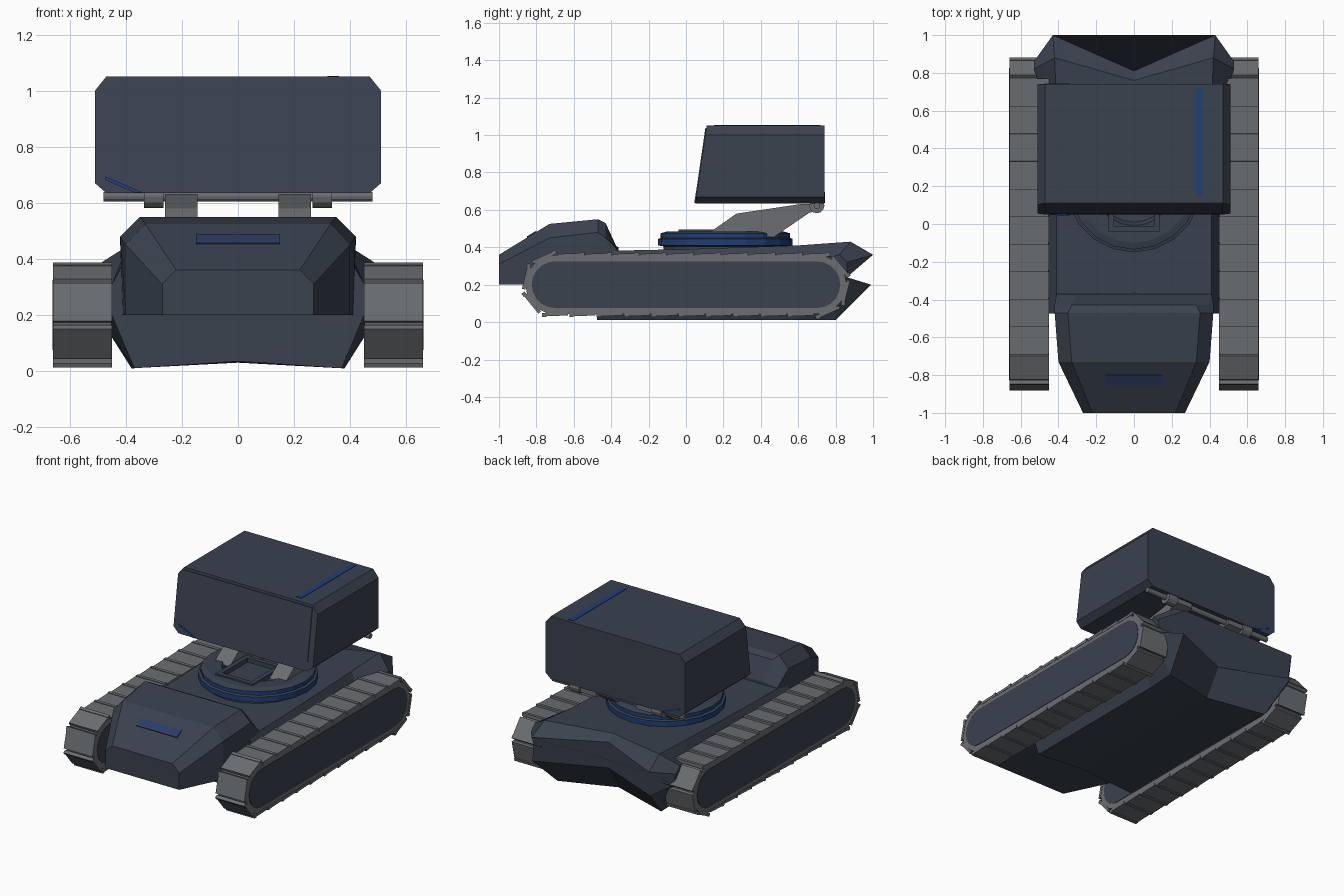
import bpy, bmesh, math
from mathutils import Vector, Matrix

if "Cube" in bpy.data.objects:
    bpy.data.objects.remove(bpy.data.objects["Cube"], do_unlink=True)


def make_material(name, red, green, blue):
    mat = bpy.data.materials.new(name)
    mat.use_nodes = True
    colour = (red, green, blue, 1)
    mat.diffuse_color = colour
    mat.node_tree.nodes["Principled BSDF"].inputs["Base Color"].default_value = colour
    return mat


slate = make_material("slate armour", .042, .054, .078)
steel = make_material("track steel", .145, .155, .165)
blue = make_material("blue trim", .014, .05, .18)
navy = make_material("navy visor", .024, .044, .125)


def finish(name, bm, *materials):
    bmesh.ops.recalc_face_normals(bm, faces=bm.faces)
    mesh = bpy.data.meshes.new(name)
    bm.to_mesh(mesh)
    bm.free()
    for mat in materials:
        mesh.materials.append(mat)
    obj = bpy.data.objects.new(name, mesh)
    bpy.context.collection.objects.link(obj)
    return obj


def add_box(bm, center, size, rotation=Matrix()):
    transform = Matrix.Translation(center) @ rotation @ Matrix.Diagonal((*size, 1))
    bmesh.ops.create_cube(bm, size=1, matrix=transform)


def box(name, mat, center, size, rotation=Matrix()):
    bm = bmesh.new()
    add_box(bm, center, size, rotation)
    return finish(name, bm, mat)


def loft(name, mat, stations):
    """Bridge closed rings of points and cap both ends."""
    bm = bmesh.new()
    rings = [[bm.verts.new(point) for point in ring] for ring in stations]
    count = len(rings[0])
    for first, second in zip(rings, rings[1:]):
        for i in range(count):
            j = (i + 1) % count
            bm.faces.new((first[i], first[j], second[j], second[i]))
    bm.faces.new(rings[0])
    bm.faces.new(rings[-1])
    return finish(name, bm, mat)


def mirror_ring(half):
    """Complete a half section whose first and last points lie on the centre line."""
    return half + [(-x, y, z) for x, y, z in reversed(half[1:-1])]


def side_prism(name, mat, outline, left, right):
    return loft(name, mat, [[(x, y, z) for y, z in outline] for x in (left, right)])


def rod(name, mat, radius, start, end, y, z):
    bm = bmesh.new()
    place = Matrix.Translation(((start + end) / 2, y, z)) @ Matrix.Rotation(math.pi / 2, 4, 'Y')
    bmesh.ops.create_cone(bm, cap_ends=True, segments=12, radius1=radius, radius2=radius,
                          depth=end - start, matrix=place)
    return finish(name, bm, mat)


# Hull: flat sided body with a notched, two pronged stern
def hull_section(y, top, width):
    return mirror_ring([(0, y, top), (.41, y, top), (width, y, .31),
                        (width, y, .2), (.37, y, .01), (0, y, .035)])


stern_lip = mirror_ring([(0, .76, .41), (.42, .88, .43), (.53, .82, .36),
                         (.5, .8, .2), (.38, .8, .01), (0, .7, .03)])
stern_end = mirror_ring([(0, .81, .37), (.43, 1, .36), (.53, .86, .32),
                         (.51, .86, .24), (.43, .99, .2), (0, .81, .2)])
loft("hull", slate, [hull_section(-.475, .38, .45), hull_section(0, .39, .45),
                     hull_section(.6, .41, .45), stern_lip, stern_end])


# Cab: faceted nose tapering forward
def cab_section(y, base, shoulder_x, shoulder_z, roof_x, roof_z):
    return mirror_ring([(0, y, roof_z), (roof_x, y, roof_z), (shoulder_x, y, shoulder_z),
                        (base, y, .2), (0, y, .2)])


loft("cab", slate, [cab_section(-1, .27, .27, .31, .22, .36),
                    cab_section(-.73, .4, .4, .45, .33, .525),
                    cab_section(-.47, .41, .42, .48, .35, .55),
                    cab_section(-.43, .41, .42, .45, .33, .53),
                    cab_section(-.37, .4, .41, .39, .3, .4)])
slope = math.atan2(.165, .27)
box("cab_visor", navy, (0, -.825, .469), (.3, .057, .008), Matrix.Rotation(slope, 4, 'X'))
loft("deck_ridge", slate, [[(0, -.36, .4), (.22, -.46, .39), (0, -.46, .45)],
                           [(0, -.36, .38), (-.22, -.46, .39), (0, -.46, .45)]])

# Tracks: stadium band, side panel and overlapping links
axle, mid = .7, .2


def stadium(radius, steps=10):
    points = []
    for sign in (1, -1):
        for i in range(steps + 1):
            angle = math.pi * (i / steps - .5)
            points.append((sign * (axle + radius * math.cos(angle)),
                           mid + sign * radius * math.sin(angle)))
    return points


def along_track(distance, radius):
    """Position and heading on the stadium path."""
    straight, arc = 2 * axle, math.pi * radius
    side, rest = divmod(distance, straight + arc)
    sign = -1 if side % 2 else 1
    if rest < straight:
        y, z, angle = axle - rest, mid + radius, 0
    else:
        angle = (rest - straight) / radius
        y, z = -axle - radius * math.sin(angle), mid + radius * math.cos(angle)
    return sign * y, mid + sign * (z - mid), angle + (math.pi if sign < 0 else 0)


links = 26
for side, sign in (("left", 1), ("right", -1)):
    center = sign * .555
    side_prism(side + "_track_band", steel, stadium(.158), center - .103, center + .103)
    side_prism(side + "_track_panel", slate, stadium(.125), center - .106, center + .106)
    bm = bmesh.new()
    path_radius = .158
    length = 4 * axle + 2 * math.pi * path_radius
    for i in range(links):
        y, z, angle = along_track(length * i / links, path_radius)
        turn = Matrix.Rotation(angle + .04, 4, 'X')
        add_box(bm, (center, y, z), (.21, .138, .018), turn)
        lug = Vector((center, y, z)) + turn @ Vector((0, .06, .006))
        add_box(bm, lug, (.21, .02, .014), turn)
    finish(side + "_track_links", bm, steel)

# Turret ring: lathed, blue rim with slate top
bm = bmesh.new()
profile = [(.33, .37), (.33, .405), (.36, .41), (.36, .445), (.345, .45),
           (.345, .475), (.31, .485), (.22, .485), (.2, .44)]
sides = 20
rings = []
for radius, height in profile:
    rings.append([bm.verts.new((radius * math.cos(i * math.tau / sides),
                                .21 + radius * math.sin(i * math.tau / sides), height))
                  for i in range(sides)])
for level, (lower, upper) in enumerate(zip(rings, rings[1:])):
    for i in range(sides):
        j = (i + 1) % sides
        face = bm.faces.new((lower[i], lower[j], upper[j], upper[i]))
        face.material_index = 1 if level in (2, 4) else 0
bm.faces.new(rings[-1])
bm.faces.new(rings[0])
finish("turret_ring", bm, slate, blue)

# Hatch frame on the ring
bm = bmesh.new()
for sign in (1, -1):
    add_box(bm, (sign * .12, .12, .48), (.03, .32, .03))
    add_box(bm, (0, .12 + sign * .145, .48), (.25, .03, .03))
finish("hatch_frame", bm, slate)

# Lifting arms and hinge
arm = [(.12, .475), (.27, .58), (.62, .632), (.73, .632), (.73, .6), (.66, .585),
       (.47, .455), (.4, .455)]
for side, sign in (("left", 1), ("right", -1)):
    side_prism(side + "_lift_arm", steel, arm, sign * .145, sign * .26)
    rod(side + "_hinge_collar", steel, .04, sign * .3 - .035, sign * .3 + .035, .7, .622)
rod("hinge_rod", steel, .017, -.48, .48, .7, .622)

# Launcher box: chamfered section with a raked front
section = [(.47, 1.05), (.51, 1), (.51, .67), (.47, .635)]
section += [(-x, z) for x, z in reversed(section)]


def rake(z):
    return .05 + (z - .635) * .145


launcher = loft("launcher_box", slate, [[(x, rake(z), z) for x, z in section],
                                        [(x, .74, z) for x, z in section]])
loft("launcher_front_panel", slate,
     [[(x, rake(z) - depth, z) for x, z in
       ((.47, 1.035), (.47, .695), (-.47, .695), (-.47, 1.035))] for depth in (0, .005)])
box("roof_stripe", blue, (.34, .435, 1.05), (.04, .57, .006))
stripe = [(-.475, .695), (-.34, .637), (-.37, .637), (-.475, .682)]
loft("front_stripe", blue, [[(x, rake(z) - depth, z) for x, z in stripe] for depth in (0, .006)])
loft("rear_stripe", blue, [[(x, .74 + depth, z) for x, z in stripe] for depth in (0, .004)])
